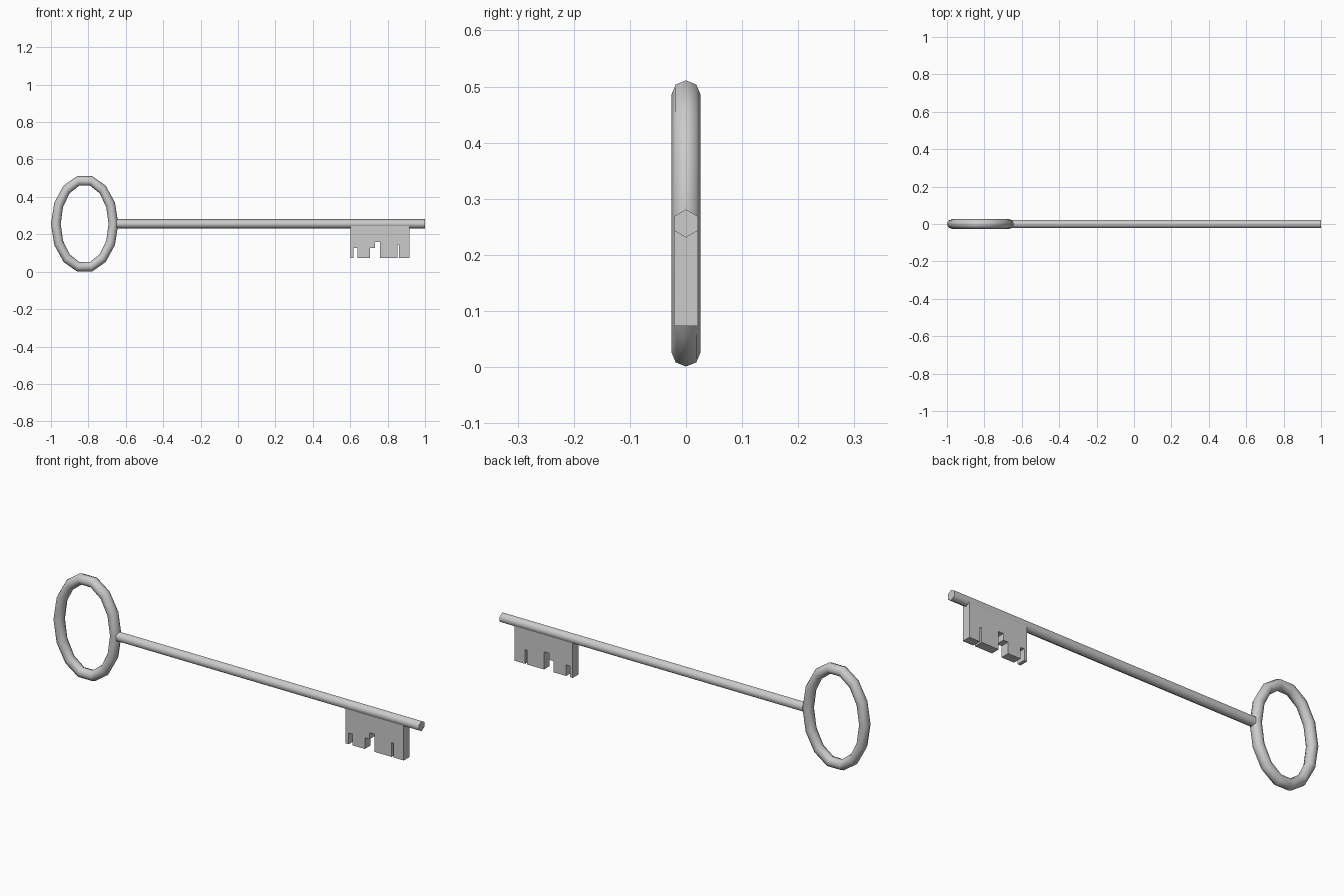
import bpy, bmesh, math

if "Cube" in bpy.data.objects:
    bpy.data.objects.remove(bpy.data.objects["Cube"])

ZC = 0.256  # height of the shaft axis


def make_object(name, bm, smooth_angle=None):
    bmesh.ops.recalc_face_normals(bm, faces=bm.faces)
    mesh = bpy.data.meshes.new(name)
    bm.to_mesh(mesh)
    bm.free()
    obj = bpy.data.objects.new(name, mesh)
    bpy.context.collection.objects.link(obj)
    if smooth_angle:
        bpy.ops.object.select_all(action='DESELECT')
        obj.select_set(True)
        bpy.context.view_layer.objects.active = obj
        bpy.ops.object.shade_smooth_by_angle(angle=math.radians(smooth_angle))
    return obj


# Oval handle ring: 14 segments around, octagonal tube
bm = bmesh.new()
SEG, SIDES, TUBE = 14, 8, 0.026
rings = []
for i in range(SEG):
    a = math.tau * i / SEG
    ring = []
    for j in range(SIDES):
        b = math.tau * j / SIDES
        off = TUBE * math.cos(b)
        ring.append(bm.verts.new((-0.82 + (0.154 + off) * math.cos(a),
                                  TUBE * math.sin(b),
                                  ZC + (0.2355 + off) * math.sin(a))))
    rings.append(ring)
for i in range(SEG):
    r0, r1 = rings[i], rings[(i + 1) % SEG]
    for j in range(SIDES):
        k = (j + 1) % SIDES
        bm.faces.new((r0[j], r1[j], r1[k], r0[k]))
make_object("handle_ring", bm, 65)


def prism(points, direction):
    """Extrude a closed polygon along a direction into a solid."""
    bm = bmesh.new()
    face = bm.faces.new([bm.verts.new(p) for p in points])
    ext = bmesh.ops.extrude_face_region(bm, geom=[face], use_keep_orig=True)
    moved = [g for g in ext["geom"] if isinstance(g, bmesh.types.BMVert)]
    bmesh.ops.translate(bm, verts=moved, vec=direction)
    return bm


# Hexagonal shaft with a point facing up
R = 0.025
hexagon = [(-0.65, R * math.sin(math.tau * i / 6), ZC + R * math.cos(math.tau * i / 6))
           for i in range(6)]
make_object("shaft", prism(hexagon, (1.65, 0, 0)), 65)

# Toothed bit hanging under the shaft
profile = [(0.602, 0.247), (0.602, 0.073), (0.618, 0.073), (0.618, 0.128),
           (0.638, 0.128), (0.638, 0.073), (0.706, 0.073), (0.706, 0.128),
           (0.732, 0.128), (0.732, 0.16), (0.758, 0.16), (0.758, 0.073),
           (0.852, 0.073), (0.852, 0.143), (0.861, 0.143), (0.861, 0.073),
           (0.918, 0.073), (0.918, 0.247)]
W = 0.0216
make_object("bit", prism([(x, -W, z) for x, z in profile], (0, 2 * W, 0)))
